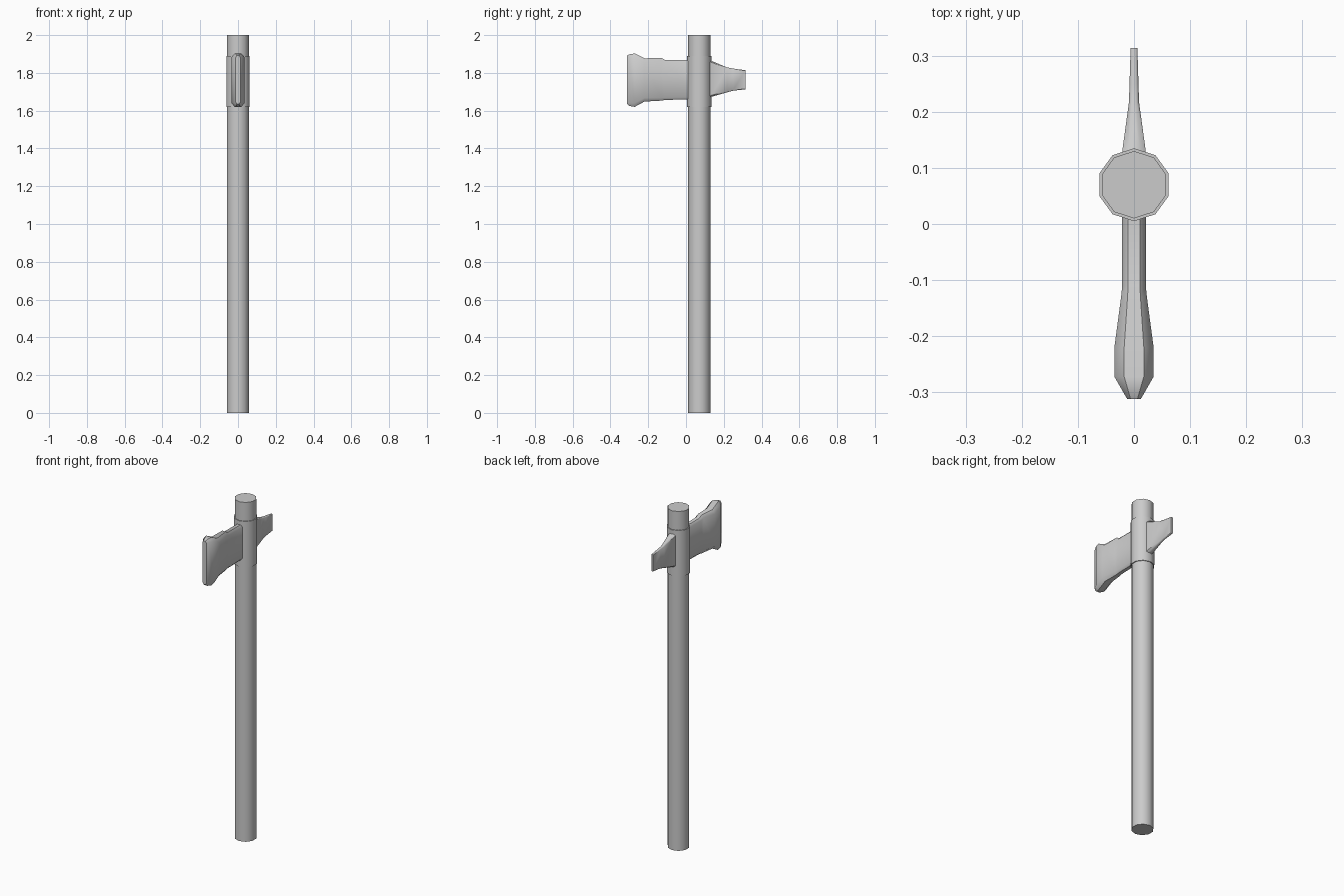
import bpy, bmesh, math

if "Cube" in bpy.data.objects:
    bpy.data.objects.remove(bpy.data.objects["Cube"])

AXIS_Y = 0.07


def finish(name, bm, angle):
    bmesh.ops.recalc_face_normals(bm, faces=bm.faces)
    mesh = bpy.data.meshes.new(name)
    bm.to_mesh(mesh)
    bm.free()
    obj = bpy.data.objects.new(name, mesh)
    bpy.context.collection.objects.link(obj)
    bpy.ops.object.select_all(action='DESELECT')
    obj.select_set(True)
    bpy.context.view_layer.objects.active = obj
    bpy.ops.object.shade_smooth_by_angle(angle=math.radians(angle))
    return obj


def loft(name, rings, angle):
    bm = bmesh.new()
    loops = [[bm.verts.new(p) for p in ring] for ring in rings]
    n = len(loops[0])
    for a, b in zip(loops, loops[1:]):
        for i in range(n):
            j = (i + 1) % n
            bm.faces.new((a[i], a[j], b[j], b[i]))
    bm.faces.new(loops[0])
    bm.faces.new(loops[-1])
    return finish(name, bm, angle)


def decagon(radius, z):
    return [(radius * math.cos(math.radians(18 + 36 * i)),
             AXIS_Y + radius * math.sin(math.radians(18 + 36 * i)), z)
            for i in range(10)]


def blade_section(y, half_width, low, high, chamfer):
    # chamfered rectangle across the blade
    w, n = half_width, half_width * 0.5
    side = [(n, low), (w, low + chamfer), (w, high - chamfer), (n, high)]
    return [(x, y, z) for x, z in side] + [(-x, y, z) for x, z in reversed(side)]


# Wooden shaft
loft("handle", [decagon(0.06, 0), decagon(0.06, 2)], 50)

# Socket around the shaft
loft("collar", [decagon(0.065, 1.62), decagon(0.065, 1.89)], 50)

# Heavy front head with a bevelled striking face
head = [(0.05, 0.021, 1.66, 1.867, 0.012),
        (-0.11, 0.021, 1.657, 1.868, 0.012),
        (-0.13, 0.023, 1.653, 1.880, 0.015),
        (-0.22, 0.035, 1.648, 1.877, 0.02),
        (-0.272, 0.035, 1.62, 1.903, 0.02),
        (-0.30, 0.019, 1.625, 1.898, 0.015),
        (-0.312, 0.012, 1.635, 1.892, 0.01)]
loft("front_head", [blade_section(*s) for s in head], 45)

# Thin tapering rear blade
rear = [(0.09, 0.024, 1.655, 1.88, 0.01),
        (0.137, 0.02, 1.674, 1.863, 0.008),
        (0.217, 0.009, 1.697, 1.829, 0.005),
        (0.25, 0.008, 1.706, 1.823, 0.004),
        (0.314, 0.006, 1.713, 1.814, 0.003)]
loft("rear_blade", [blade_section(*s) for s in rear], 45)
